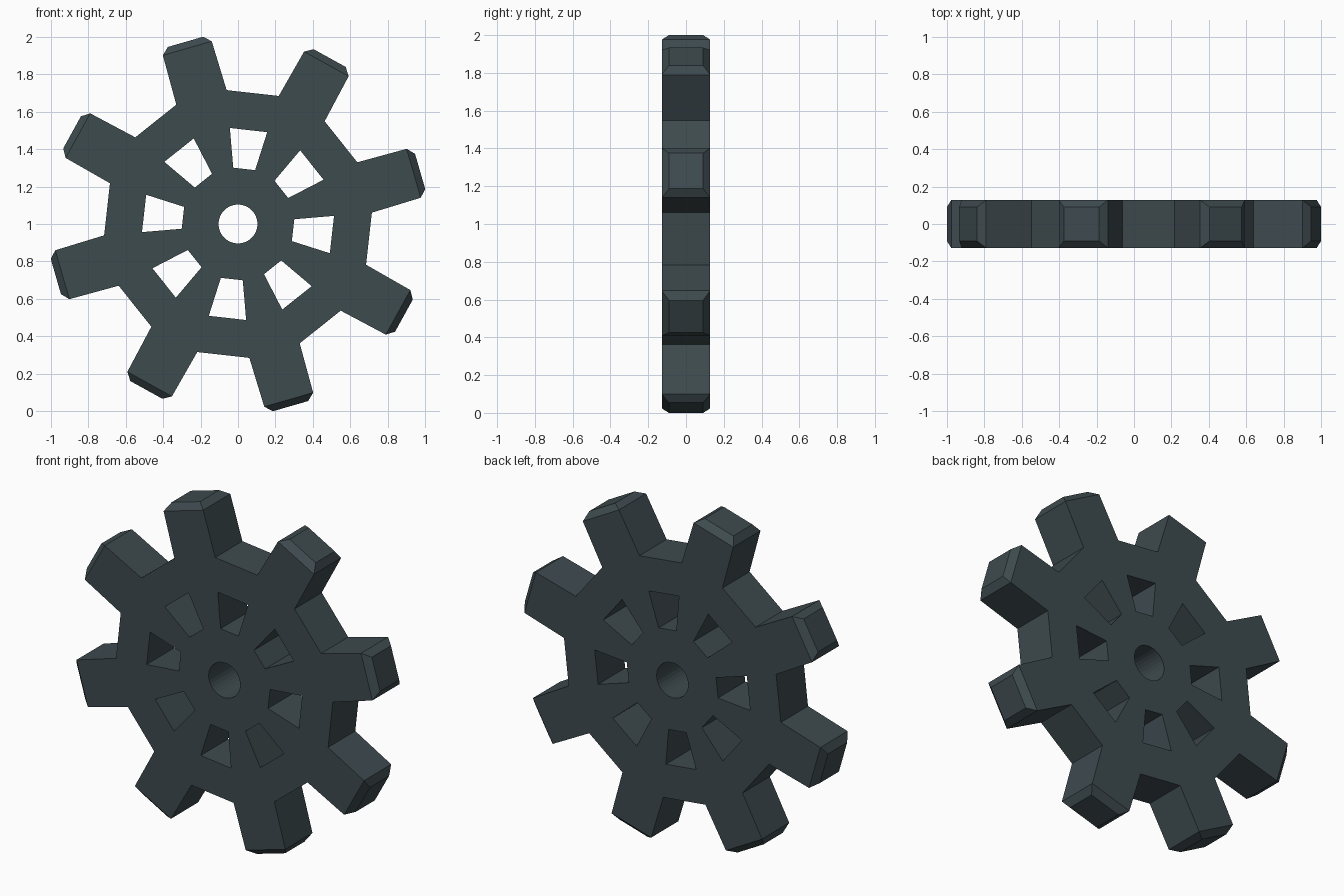
import bpy
import bmesh
from math import cos, sin, radians

if "Cube" in bpy.data.objects:
    bpy.data.objects.remove(bpy.data.objects["Cube"])

N = 8                      # teeth
STEP = 360 / (2 * N)       # one sector: tooth or gap
START = 4.85               # angle where the first tooth begins
HALF = 0.128               # half thickness
HOLE, WIN_IN, WIN_OUT, ROOT = 0.104, 0.302, 0.515, 0.718
TOOTH_END, TOOTH_HALF = 0.977, 0.136
BEVEL_IN, BEVEL_OUT = 0.038, 0.036

bm = bmesh.new()
cache = {}


def vert(x, z, y):
    key = (round(x, 5), round(z, 5), y)
    if key not in cache:
        cache[key] = bm.verts.new((x, y, 1 + z))
    return cache[key]


def polar(r, deg):
    return r * cos(radians(deg)), r * sin(radians(deg))


# Flat outline of the wheel, sector by sector
polys = []
for i in range(2 * N):
    a = START + i * STEP
    m, b = a + STEP / 2, a + STEP
    # hub around the round hole
    polys.append([polar(HOLE, a), polar(WIN_IN, a), polar(WIN_IN, b),
                  polar(HOLE, b), polar(HOLE, m)])
    # rim
    polys.append([polar(WIN_OUT, a), polar(ROOT, a), polar(ROOT, b), polar(WIN_OUT, b)])
    if i % 2 == 0:
        # spoke and tooth (the odd sectors stay open as windows and gaps)
        polys.append([polar(WIN_IN, a), polar(WIN_OUT, a), polar(WIN_OUT, b), polar(WIN_IN, b)])
        ux, uz = polar(1, m)
        tip = [(ux * TOOTH_END - uz * s, uz * TOOTH_END + ux * s)
               for s in (-TOOTH_HALF, TOOTH_HALF)]
        polys.append([polar(ROOT, a), tip[0], tip[1], polar(ROOT, b)])

# Front and back faces, then walls along every open edge
edge_use = {}
for poly in polys:
    bm.faces.new([vert(x, z, -HALF) for x, z in poly])
    bm.faces.new([vert(x, z, HALF) for x, z in reversed(poly)])
    for p, q in zip(poly, poly[1:] + poly[:1]):
        p, q = [(round(v[0], 5), round(v[1], 5)) for v in (p, q)]
        edge_use.setdefault(frozenset((p, q)), []).append((p, q))
for uses in edge_use.values():
    if len(uses) == 1:
        p, q = uses[0]
        bm.faces.new([vert(*q, -HALF), vert(*p, -HALF), vert(*p, HALF), vert(*q, HALF)])
bmesh.ops.recalc_face_normals(bm, faces=bm.faces[:])

# Chamfered tooth tips
tips = [f for f in bm.faces
        if all((v.co.x ** 2 + (v.co.z - 1) ** 2) ** 0.5 > 0.95 for v in f.verts)]
bm.normal_update()
bmesh.ops.inset_individual(bm, faces=tips, thickness=BEVEL_IN, depth=BEVEL_OUT,
                           use_even_offset=True)
bmesh.ops.recalc_face_normals(bm, faces=bm.faces[:])

mesh = bpy.data.meshes.new("gear_wheel")
bm.to_mesh(mesh)
bm.free()
mat = bpy.data.materials.new("dark slate metal")
mat.diffuse_color = (0.048, 0.069, 0.077, 1)
mat.use_nodes = True
mat.node_tree.nodes["Principled BSDF"].inputs["Base Color"].default_value = mat.diffuse_color
mesh.materials.append(mat)
gear = bpy.data.objects.new("gear_wheel", mesh)
bpy.context.collection.objects.link(gear)
